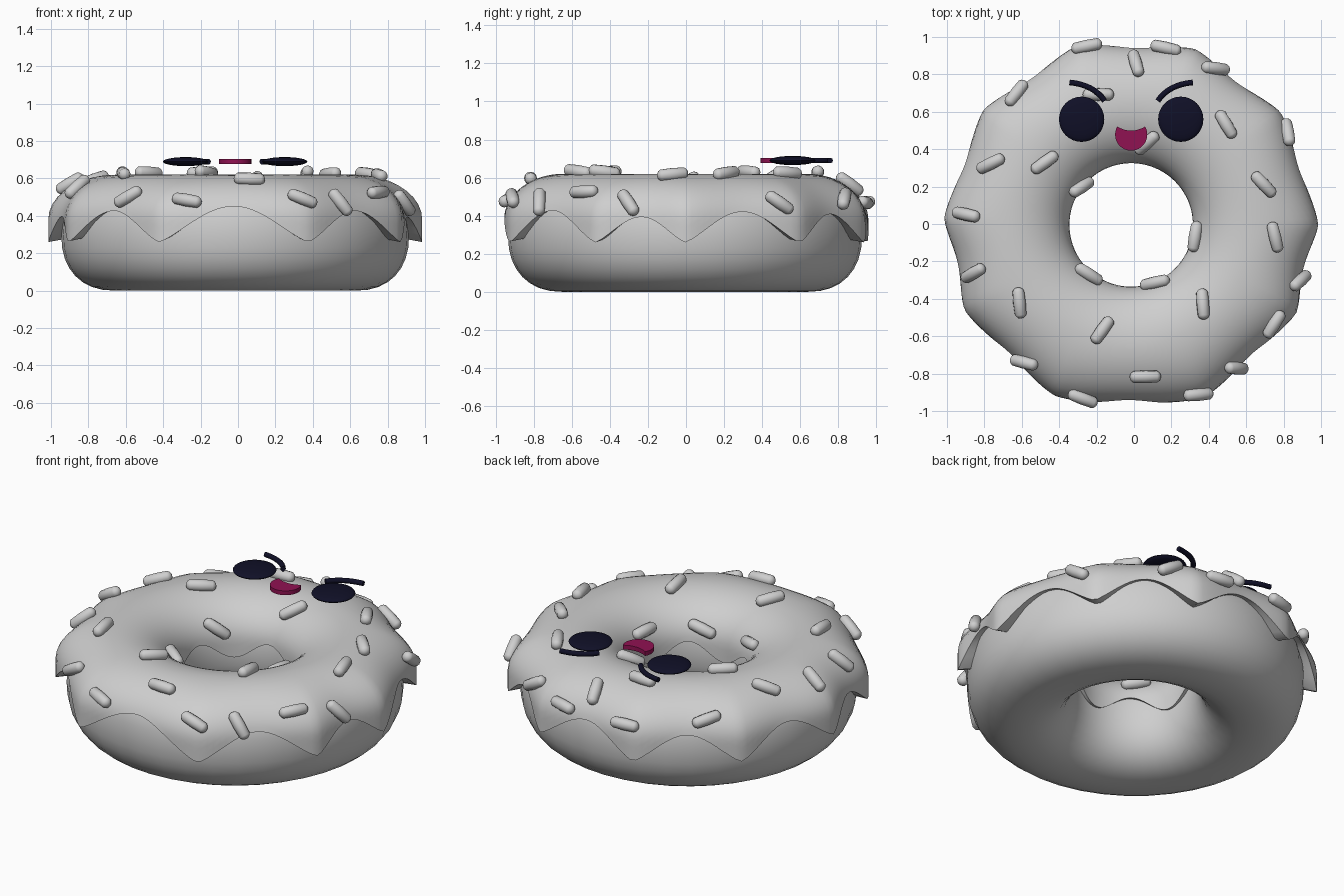
import bpy, bmesh, math
from math import sin, cos, pi, radians
from mathutils import Vector, Matrix

if "Cube" in bpy.data.objects:
    bpy.data.objects.remove(bpy.data.objects["Cube"])


def material(name, rgb):
    m = bpy.data.materials.new(name)
    m.use_nodes = True
    m.diffuse_color = (*rgb, 1)
    m.node_tree.nodes["Principled BSDF"].inputs["Base Color"].default_value = (*rgb, 1)
    return m


GREY = material("light grey", (0.62, 0.62, 0.62))
NAVY = material("dark navy", (0.005, 0.005, 0.02))
PINK = material("deep pink", (0.28, 0.006, 0.085))

CENTRE = Vector((-0.015, -0.005, 0))
MID = 0.64                      # radius of the ring's centre line
SHOULDER, RISE = 0.38, 0.24     # icing shoulder height and dome height
DRIPS = [0, 37, 70, 107, 142, 178, 207, 246, 293, 332, 360]


def finish(bm, name, mat, angle=40):
    bmesh.ops.recalc_face_normals(bm, faces=bm.faces)
    me = bpy.data.meshes.new(name)
    bm.to_mesh(me)
    bm.free()
    ob = bpy.data.objects.new(name, me)
    bpy.context.collection.objects.link(ob)
    me.materials.append(mat)
    bpy.ops.object.select_all(action='DESELECT')
    ob.select_set(True)
    bpy.context.view_layer.objects.active = ob
    bpy.ops.object.shade_smooth_by_angle(angle=radians(angle))
    return ob


def ring(name, section, steps, mat):
    """Sweep a closed (radius, z) section, which may vary with angle."""
    bm = bmesh.new()
    loops = []
    for i in range(steps):
        a = 2 * pi * i / steps
        loops.append([bm.verts.new(CENTRE + Vector((r * cos(a), r * sin(a), z)))
                      for r, z in section(a)])
    for i in range(steps):
        p, q = loops[i], loops[(i + 1) % steps]
        for j in range(len(p)):
            k = (j + 1) % len(p)
            bm.faces.new((p[j], p[k], q[k], q[j]))
    return finish(bm, name, mat)


# Dough: rounded-box ring with a flattened underside
def power(v):
    return math.copysign(abs(v) ** 0.87, v)


def dough_section(a):
    return [(MID + 0.29 * power(cos(t)), 0.3 + 0.3 * power(sin(t)))
            for t in (2 * pi * j / 32 for j in range(32))]


ring("dough", dough_section, 40, GREY)


# Icing: domed shell whose outer rim runs down in drips
def arch(a):
    """0 at a drip and 1 between drips, with the height of that arch."""
    d = math.degrees(a) % 360
    for lo, hi in zip(DRIPS, DRIPS[1:]):
        if lo <= d <= hi:
            return abs(sin(pi * (d - lo) / (hi - lo))) ** 1.3, 0.05 + 0.003 * (hi - lo)


def spans(a):
    """Outer and inner half-widths of the icing."""
    return 0.36 - 0.05 * arch(a)[0], 0.31


def icing_section(a):
    w, h = arch(a)
    outer, inner = spans(a)
    low_out = 0.26 + h * w
    low_in = 0.34 + 0.05 * sin(5 * a)
    pts = [(MID + 0.25, low_out + 0.02)]
    for side, span, low in ((1, outer, low_out), (-1, inner, low_in)):
        start = math.asin((low - SHOULDER) / RISE)
        arc = []
        for j in range(13):
            t = start + (pi / 2 - start) * j / 12
            arc.append((MID + side * span * cos(max(t, 0)), SHOULDER + RISE * sin(t)))
        pts += arc if side > 0 else arc[-2::-1]
    return pts + [(MID - 0.25, low_in + 0.02)]


ring("icing", icing_section, 180, GREY)


# Sprinkles: capsules laid on the icing (x, y, heading in degrees)
SPRINKLES = [
    (-.25, .94, 5), (.17, .94, -20), (.43, .82, 25), (.01, .85, -80), (-.62, .69, 70),
    (-.19, .69, 0), (.49, .53, -60), (.82, .49, 60), (.69, .21, -45), (-.76, .32, 20),
    (-.48, .33, 35), (-.27, .19, -10), (.07, .44, 50), (-.89, .05, -10), (.34, -.07, 85),
    (.75, -.07, -75), (-.85, -.26, 25), (-.61, -.42, -85), (-.25, -.28, -15),
    (.11, -.31, -20), (.37, -.43, -85), (.88, -.3, 0), (.74, -.53, 60), (-.17, -.57, 55),
    (-.58, -.73, 15), (.06, -.81, 0), (.54, -.76, -40), (.34, -.9, -20), (-.27, -.92, -35)]

bm = bmesh.new()
for x, y, heading in SPRINKLES:
    a = math.atan2(y - CENTRE.y, x - CENTRE.x)
    r = math.hypot(x - CENTRE.x, y - CENTRE.y)
    out, inn = spans(a)
    span = out if r > MID else inn
    u = max(-0.94, min(0.94, (r - MID) / span))
    v = math.sqrt(1 - u * u)
    radial = Vector((cos(a), sin(a), 0))
    normal = (radial * (u / span) + Vector((0, 0, v / RISE))).normalized()
    spot = CENTRE + radial * (MID + span * u) + Vector((0, 0, SHOULDER + RISE * v))
    d = Vector((cos(radians(heading)), sin(radians(heading)), 0))
    d = (d - normal * d.dot(normal)).normalized()
    turn = Matrix((d, normal.cross(d), normal)).transposed()
    made = bmesh.ops.create_uvsphere(bm, u_segments=12, v_segments=8, radius=0.034)
    for vert in made["verts"]:
        p = vert.co.copy()
        p = Vector((p.z, p.x, p.y))
        p.x += math.copysign(0.05, p.x) if abs(p.x) > 0.001 else 0
        vert.co = spot + normal * 0.016 + turn @ p
finish(bm, "sprinkles", GREY, 60)

# Face, floating just above the icing
FACE_X, FACE_Z = -0.015, 0.69
for side, label in ((1, "left"), (-1, "right")):
    # Eye: thin lens
    bm = bmesh.new()
    bmesh.ops.create_uvsphere(
        bm, u_segments=32, v_segments=12, radius=0.121,
        matrix=Matrix.Translation((FACE_X + side * 0.265, 0.56, FACE_Z))
        @ Matrix.Diagonal((1, 1, 0.2, 1)))
    finish(bm, label + "_eye", NAVY, 60)

    # Brow: curved tube
    curve = bpy.data.curves.new(label + "_brow", 'CURVE')
    curve.dimensions = '3D'
    curve.bevel_depth = 0.015
    curve.bevel_resolution = 3
    curve.use_fill_caps = True
    spline = curve.splines.new('POLY')
    spline.points.add(8)
    for i, point in enumerate(spline.points):
        t = i / 8
        start, bend, end = Vector((0.33, 0.757)), Vector((0.2, 0.745)), Vector((0.142, 0.658))
        p = start * (1 - t) ** 2 + bend * 2 * t * (1 - t) + end * t * t
        point.co = (FACE_X + side * p.x, p.y, FACE_Z, 1)
    curve.materials.append(NAVY)
    bpy.context.collection.objects.link(bpy.data.objects.new(label + "_brow", curve))

# Mouth: thick smile with a dipped upper edge
bm = bmesh.new()
outline = [(0.086 * cos(t), 0.478 + 0.086 * sin(t))
           for t in (radians(150 + 240 * i / 24) for i in range(25))]
corner_x, corner_y = outline[-1]
outline += [(corner_x * k / 4, corner_y - 0.022 * (1 - (k / 4) ** 2)) for k in range(3, -4, -1)]
face = bm.faces.new([bm.verts.new((FACE_X + x, y, FACE_Z - 0.013)) for x, y in outline])
lifted = bmesh.ops.extrude_face_region(bm, geom=[face])["geom"]
bmesh.ops.translate(bm, vec=(0, 0, 0.026),
                    verts=[g for g in lifted if isinstance(g, bmesh.types.BMVert)])
finish(bm, "mouth", PINK, 30)
